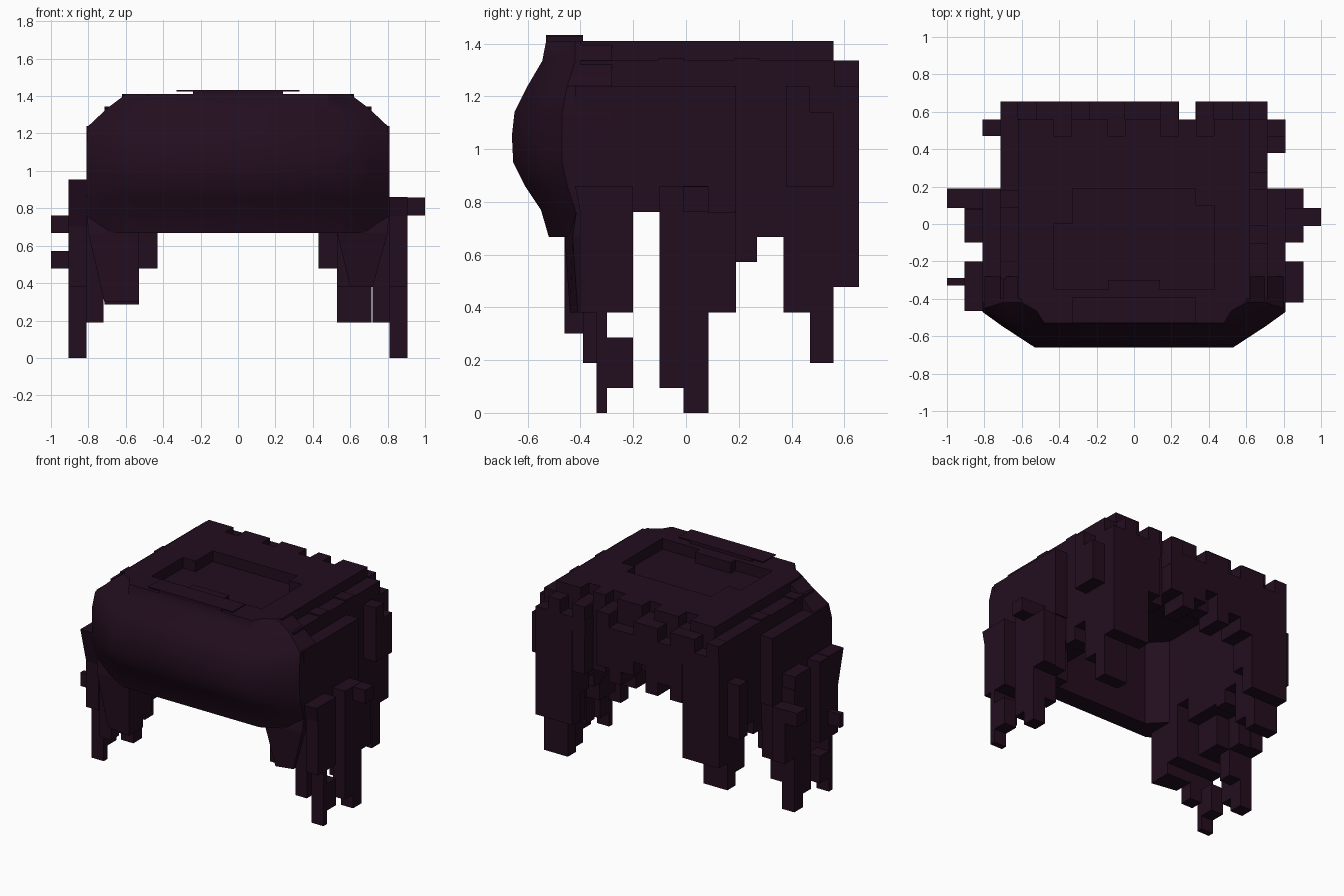
import bpy, bmesh

U = 2 / 21  # block size


def material(name, rgb):
    m = bpy.data.materials.new(name)
    m.diffuse_color = (*rgb, 1)
    return m


HAIR = material("dark plum", (0.0165, 0.0042, 0.0137))


def finish(name, bm):
    bmesh.ops.recalc_face_normals(bm, faces=bm.faces[:])
    me = bpy.data.meshes.new(name)
    bm.to_mesh(me)
    bm.free()
    me.materials.append(HAIR)
    ob = bpy.data.objects.new(name, me)
    bpy.context.collection.objects.link(ob)
    return ob


def boxes(name, items, side=1):
    """Blocks given as x0, x1, y0, y1, z0, z1; side=-1 mirrors them in x."""
    bm = bmesh.new()
    for x0, x1, y0, y1, z0, z1 in items:
        vs = bmesh.ops.create_cube(bm, size=1)["verts"]
        for v in vs:
            v.co.x = side * (x0 if v.co.x < 0 else x1)
            v.co.y = y0 if v.co.y < 0 else y1
            v.co.z = z0 if v.co.z < 0 else z1
    return finish(name, bm)


# smooth front fringe: lofted sections (z, front y, corner y, half width)
bm = bmesh.new()
rings = []
for z, yf, yc, w in [(.667, -.52, -.38, .79), (.77, -.55, -.42, .81), (.86, -.61, -.45, .81),
                     (.95, -.655, -.47, .81), (1.05, -.66, -.47, .81), (1.14, -.65, -.47, .81),
                     (1.24, -.6, -.45, .80), (1.334, -.545, -.42, .70), (1.41, -.53, -.42, .60)]:
    half = [(w, -.28), (w, yc), (w * .87, yc * .6 + yf * .4), (.53 if z < 1.3 else .48, yf)]
    inner = [(-.53, -.28), (-.42, -.39), (.42, -.39), (.53, -.28)]
    pts = half + [(-x, y) for x, y in reversed(half)] + inner
    rings.append([bm.verts.new((x, y, z)) for x, y in pts])
n = len(rings[0])
for a, b in zip(rings, rings[1:]):
    for i in range(n):
        bm.faces.new((a[i], a[(i + 1) % n], b[(i + 1) % n], b[i]))
bm.faces.new(rings[0])
bm.faces.new(rings[-1])
fringe = finish("front_fringe", bm)
bpy.context.view_layer.objects.active = fringe
fringe.select_set(True)
bpy.ops.object.shade_smooth_by_angle(angle=0.6)

# flat strip above the fringe
boxes("crest", [(-.24, .24, -.53, -.39, 1.40, 1.432), (-.33, .33, -.53, -.39, 1.425, 1.432)])

# crown: roof slab, raised rim around a shallow recess, ragged edge blocks
boxes("crown", [
    (-.715, .715, -.40, .56, 1.26, 1.335),
    (-.62, -.43, -.40, .56, 1.33, 1.41), (.43, .62, -.40, .56, 1.33, 1.41),
    (-.43, .43, .19, .47, 1.33, 1.41),
    (-.43, -.33, .0, .19, 1.33, 1.41), (.33, .43, .1, .19, 1.33, 1.41),
    (-.43, .43, -.50, -.35, 1.33, 1.41), (-.14, .14, -.35, -.30, 1.33, 1.41)])
boxes("crown_back_edge", [(x * U - U / 2, x * U + U / 2, .47, .56, 1.33, 1.41)
                          for x in (-6, -5, -3, -2, 0, 1, 3, 5, 6)])

# side walls shared by both sides
for side, label in ((1, "right"), (-1, "left")):
    boxes(label + "_wall", [
        (.53, .715, -.40, .56, .762, 1.335),
        (.715, .81, -.42, .19, .762, 1.24),
        (.53, .81, -.10, .18, .60, .80),
        (.53, .715, .18, .27, .572, .80), (.53, .715, .27, .37, .667, .80),
        (.62, .81, -.10, .08, .38, .70), (.72, .81, .08, .18, .38, .70)], side)
    # hanging locks beside the face
    boxes(label + "_front_locks", [
        (.53, .72, -.40, -.20, .38, .80), (.72, .81, -.39, -.20, .38, .80),
        (.72, .81, -.39, -.30, .19, .40),
        (.81, .905, -.34, -.30, 0, .40), (.81, .905, -.30, -.20, .095, .286),
        (.81, .905, -.40, -.20, .381, .86 if side > 0 else .95)], side)
    # locks behind the ear
    boxes(label + "_middle_locks", [
        (.81, .905, -.10, -.01, .095, .86), (.81, .905, -.01, .085, 0, .86),
        (.81, .905, .085, .19, .381, .76),
        (.72, .81, -.01, .085, .19, .60)], side)
    # long back corner locks
    low = .19 if side > 0 else .286
    boxes(label + "_back_locks", [
        (.53, .715, .37, .47, .381, .80), (.53, .715, .47, .56, low, .80),
        (.43, .715, .56, .655, .477, 1.24), (.43, .53, .47, .56, .667, 1.0)], side)

# tapered front corners of the locks
for side, label in ((1, "right"), (-1, "left")):
    bm = bmesh.new()
    rows = [(.30, .53, .715, -.46), (.667, .53, .80, -.46), (.80, .53, .81, -.44)]
    if side > 0:
        rows[0] = (.38, .60, .72, -.44)
    rr = [[bm.verts.new((side * x, y, z)) for x, y in
           ((a, yf), (b, yf + .03), (b, -.3), (a, -.3))] for z, a, b, yf in rows]
    for p, q in zip(rr, rr[1:]):
        for i in range(4):
            bm.faces.new((p[i], p[(i + 1) % 4], q[(i + 1) % 4], q[i]))
    bm.faces.new(rr[0])
    bm.faces.new(rr[-1])
    finish(label + "_corner_lock", bm)

# flared outer tips near the front corners
for side, tip, top in ((1, -.42, .86), (-1, -.465, .953)):
    bm = bmesh.new()
    for x in (.81, .905):
        for y, z in ((tip, top), (-.30, top), (-.30, .55), (-.36, .55)):
            bm.verts.new((side * x, y, z))
    bmesh.ops.convex_hull(bm, input=bm.verts[:])
    finish("flared_tip", bm)

# single stray blocks that stick out
boxes("stray_blocks", [
    (.90, 1.0, -.01, .085, .762, .858), (-1.0, -.90, .085, .19, .667, .762),
    (-1.0, -.90, -.33, -.29, .477, .572),
    (-.905, -.81, -.10, .08, .80, .953),
    (.715, .81, .38, .56, .858, 1.14), (-.81, -.715, .47, .56, .667, 1.05)])

# back of the hair: two layers with a ragged lower edge
boxes("back_wall", [(-.53, .53, .45, .56, .953, 1.335), (-.715, .24, .56, .655, 1.14, 1.24),
                    (.33, .715, .56, .655, 1.14, 1.24)])
bottoms = [.86, .953, .86, 1.05, .953, .86, .953, 1.05, .86]
boxes("back_strands", [((i - 4.5) * U, (i - 3.5) * U, .47, .56 if i == 7 else .655,
                        b, 1.24 if i % 3 else 1.334)
                       for i, b in enumerate(bottoms) if i != 7]
      + [(.238, .333, .45, .56, .86, 1.335)])
boxes("back_upper_blocks", [(x * U - U / 2, x * U + U / 2, .55, .655, 1.2, 1.335)
                            for x in (-7, -5, -2, -1, 2, 4, 6)])

# ragged upper edge along the sides
for side, label, skip in ((1, "right", (3, 6)), (-1, "left", (1, 5))):
    boxes(label + "_upper_edge", [
        (.61, .715, -.39 + k * U, -.39 + (k + 1) * U, 1.24, 1.345 if k in skip else 1.336)
        for k in range(10)] + [
        (.715, .81, .38, .47, 1.0, 1.24)] * (side > 0), side)
